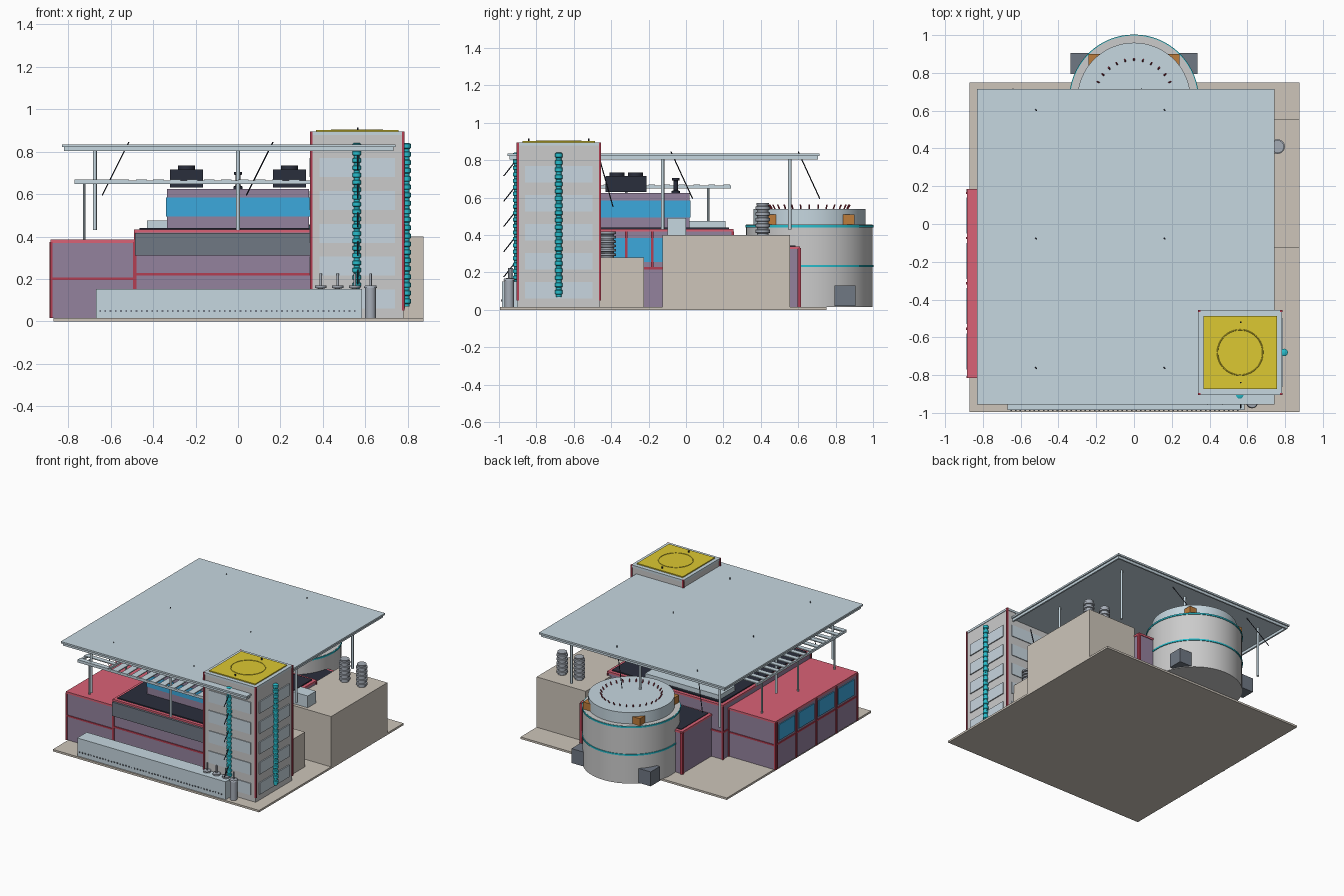
import bpy, math
from mathutils import Vector

if "Cube" in bpy.data.objects:
    bpy.data.objects.remove(bpy.data.objects["Cube"])

def mat(name, rgb):
    m = bpy.data.materials.new(name)
    m.diffuse_color = [((c / 255 + 0.055) / 1.055) ** 2.4 for c in rgb] + [1]
    m.use_nodes = True
    m.node_tree.nodes["Principled BSDF"].inputs["Base Color"].default_value = m.diffuse_color
    return m

BEIGE = mat("beige", (205, 197, 186)); PALE = mat("pale_blue", (198, 215, 224))
RED = mat("red", (218, 98, 118)); TRIM = mat("trim", (180, 62, 82))
PURPLE = mat("purple", (148, 130, 158)); GLASS = mat("glass", (60, 168, 220))
DARK = mat("dark", (42, 46, 60)); GREY = mat("mid_grey", (112, 120, 132))
CYAN = mat("cyan", (40, 190, 205)); YELLOW = mat("yellow", (220, 200, 50))
WHITE = mat("off_white", (215, 215, 218)); BROWN = mat("ochre", (190, 125, 60))
METAL = mat("metal", (165, 172, 182)); PANEL = mat("panel", (200, 214, 224))

def mesh(name, verts, faces, m, smooth=False):
    me = bpy.data.meshes.new(name)
    me.from_pydata(verts, [], faces)
    me.materials.append(m)
    o = bpy.data.objects.new(name, me)
    bpy.context.collection.objects.link(o)
    if smooth:
        bpy.ops.object.select_all(action='DESELECT')
        o.select_set(True)
        bpy.context.view_layer.objects.active = o
        bpy.ops.object.shade_smooth_by_angle(angle=math.radians(35))
    return o

def box(name, x0, x1, y0, y1, z0, z1, m):
    v = [(x, y, z) for z in (z0, z1) for x, y in ((x0, y0), (x1, y0), (x1, y1), (x0, y1))]
    f = [(3, 2, 1, 0), (4, 5, 6, 7)] + [(i, (i + 1) % 4, (i + 1) % 4 + 4, i + 4) for i in range(4)]
    return mesh(name, v, f, m)

def lathe(name, x, y, prof, m, n=20):
    """Solid of revolution from (radius, z) points, bottom to top."""
    v = [(x + r * math.cos(2 * math.pi * i / n), y + r * math.sin(2 * math.pi * i / n), z)
         for r, z in prof for i in range(n)]
    k = len(prof)
    f = [(j * n + i, j * n + (i + 1) % n, (j + 1) * n + (i + 1) % n, (j + 1) * n + i)
         for j in range(k - 1) for i in range(n)]
    f += [tuple(range(n))[::-1], tuple(range((k - 1) * n, k * n))]
    return mesh(name, v, f, m, True)

def cyl(name, x, y, r, z0, z1, m, n=20):
    return lathe(name, x, y, [(r, z0), (r, z1)], m, n)

def rod(name, a, b, r, m):
    a, b = Vector(a), Vector(b)
    o = cyl(name, 0, 0, r, 0, (b - a).length, m, 8)
    o.rotation_mode = 'QUATERNION'
    o.rotation_quaternion = (b - a).to_track_quat('Z', 'Y')
    o.location = a
    return o

def ribbed(r0, r1, z0, z1, n):
    h = (z1 - z0) / n
    p = []
    for i in range(n):
        z = z0 + i * h
        p += [(r0, z), (r0, z + h * .3), (r1, z + h * .4), (r1, z + h * .9), (r0, z + h)]
    return p

def band(name, x0, x1, y0, y1, z0, z1, m, e=.005):
    box(name, x0 - e, x1 + e, y0 - e, y1 + e, z0, z1, m)

def corners(name, x0, x1, y0, y1, z0, z1, m, t=.012):
    for x in (x0, x1):
        for y in (y0, y1):
            box(name, x - t / 2, x + t / 2, y - t / 2, y + t / 2, z0, z1, m)

# base slab
box("base_slab", -.87, .875, -.995, .75, 0, .015, BEIGE)

# left wing with red roof and west windows
W = (-.88, -.49, -.81, .18)
box("left_wing", *W, .015, .37, PURPLE)
band("left_wing_roof", *W, .37, .385, RED)
band("left_wing_belt", *W, .195, .207, TRIM)
corners("left_wing_corner", *W, .015, .375, TRIM)
for i in range(4):
    y = -.77 + i * .24
    box("west_window", -.886, -.87, y, y + .19, .225, .345, GLASS)
    box("west_window_post", -.889, -.87, y + .21, y + .222, .015, .375, TRIM)

# main hall
H = (-.485, .485, -.81, .25)
box("main_hall", *H, .015, .42, PURPLE)
band("hall_belt", *H, .215, .228, TRIM)
band("hall_roof_edge", *H, .418, .432, RED)
band("hall_roof", *H, .43, .44, DARK, -.02)
corners("hall_corner", *H, .015, .42, TRIM)
box("front_louver_band", -.485, .36, -.828, -.80, .31, .416, GREY)
box("east_window", .47, .49, -.42, -.1, .255, .385, GLASS)
for y in (-.32, -.18):
    box("east_window_post", .47, .494, y - .006, y + .006, .23, .42, TRIM)

# rear wing
R = (-.39, .46, .24, .605)
box("rear_wing", *R, .015, .325, PURPLE)
band("rear_wing_edge", *R, .325, .34, RED)
band("rear_wing_roof", *R, .335, .344, DARK, -.02)
corners("rear_wing_corner", *R, .015, .33, TRIM, .02)

# upper storey
U = (-.335, .335, -.62, .02)
box("upper_storey", *U, .44, .625, PURPLE)
band("upper_glazing", *U, .495, .585, GLASS, .004)
box("roof_unit", -.43, -.335, .02, .21, .44, .475, PALE)
box("roof_unit_wide", -.335, .2, .02, .21, .44, .475, PALE)
for s in (-1, 1):
    x = s * .243
    box("cooling_unit", x - .077, x + .077, -.43, -.21, .63, .715, DARK)
    for y in (-.37, -.27):
        cyl("cooling_fan", x, y, .04, .715, .735, DARK)
lathe("roof_vent", 0, -.055, [(.022, .62), (.022, .635), (.012, .64), (.012, .69), (.02, .692), (.02, .705)], DARK, 12)

# east service blocks and silos
box("service_block", .46, .875, -.125, .555, .015, .40, BEIGE)
box("low_service_block", .44, .725, -.5, -.225, .015, .28, BEIGE)
box("block_hatch", .53, .66, -.1, 0, .40, .49, PALE)
for x in (.615, .76):
    lathe("silo", x, .41, ribbed(.031, .039, .40, .555, 5) + [(.034, .57)], METAL)
lathe("low_silo", .62, -.42, ribbed(.034, .045, .28, .42, 6), METAL)

# drum
DY = .66
cyl("drum", 0, DY, .338, .015, .455, WHITE, 64)
cyl("drum_cap", 0, DY, .30, .455, .54, PALE, 64)
for z in (.235, .447):
    cyl("drum_band", 0, DY, .343, z - .006, z + .006, CYAN, 64)
for i in range(28):
    a = 2 * math.pi * i / 28
    c, s = math.cos(a), math.sin(a)
    rod("cap_spike", (.205 * c, DY + .205 * s, .54), (.217 * c, DY + .217 * s, .562), .004, TRIM)
for s in (-1, 1):
    for y in (.46, .865):
        box("drum_bracket", s * .205 - .035, s * .205 + .035, y - .035, y + .035, .455, .51, BROWN)
    box("drum_foot", s * .265 - .07, s * .265 + .07, .795, .905, .02, .13, GREY)

# tower
T = (.345, .78, -.90, -.46)
box("tower", *T, .015, .89, WHITE)
corners("tower_edge", *T, .05, .895, TRIM)
for i in range(5):
    z = .68 - i * .155
    box("tower_panel_x", .337, .788, -.86, -.50, z, z + .09, PANEL)
    box("tower_panel_y", .385, .74, -.906, -.454, z, z + .09, PANEL)
band("tower_parapet", *T, .878, .895, PALE, .004)
box("landing_pad", .368, .756, -.873, -.487, .89, .903, YELLOW)
bpy.ops.mesh.primitive_torus_add(location=(.562, -.68, .903), major_radius=.12, minor_radius=.003,
                                 major_segments=40, minor_segments=6)
bpy.context.object.name = "pad_ring"
bpy.context.object.data.materials.append(YELLOW)
for x, y, z in ((.56, -.905, .15), (.795, -.68, .07)):
    lathe("ribbed_riser", x, y, ribbed(.014, .02, z, .84, 20), CYAN, 12)
for y in (-.84, -.52):
    rod("pad_mast", (.565, y, .89), (.565, y, .915), .004, DARK)
for i in range(5):
    z = .81 - i * .135
    rod("tower_stay", (.565, -.9, z), (.565, -.975, z - .095), .003, DARK)
rod("tower_tie", (.565, -.46, .80), (.565, -.39, .55), .003, DARK)

# great flat roof, its rim and posts
box("canopy_roof", -.83, .743, -.955, .715, .822, .835, PALE)
for y in (-.945, .693):
    box("canopy_rim_x", -.82, .733, y, y + .012, .803, .823, PALE)
for x in (-.82, .721):
    box("canopy_rim_y", x, x + .012, -.945, .705, .803, .823, PALE)
for x in (-.675, 0, .58):
    for y in (-.81, -.125, .555):
        cyl("canopy_post", x, y, .009, .43, .825, PALE, 12)
for x in (-.515, .165):
    for y in (-.765, -.08, .6):
        rod("canopy_stay", (x, y, .845), (x - .125, y + .115, .595), .003, DARK)

# slatted pergola along the west and front
for x in (-.77, -.53):
    box("pergola_rail_west", x, x + .016, -.84, .24, .648, .664, PALE)
for y in (-.84, -.62):
    box("pergola_rail_front", -.77, .345, y, y + .016, .648, .664, PALE)
for i in range(14):
    y = -.84 + i * .08
    box("pergola_slat_west", -.77, -.514, y, y + .035, .662, .669, PALE)
for i in range(10):
    x = -.48 + i * .08
    box("pergola_slat_front", x, x + .05, -.84, -.604, .662, .669, PALE)
for y in (-.76, -.32, .12):
    cyl("pergola_post", -.725, y, .007, .385 if y < .2 else .44, .65, PALE, 10)

# front trough with studs and pumps
box("front_trough", -.67, .585, -.985, -.87, .015, .152, PALE)
for i in range(50):
    x = -.65 + i * .0245
    box("trough_stud", x - .004, x + .004, -.99, -.98, .045, .054, GREY)
PUMP = [(.012, .15), (.012, .155), (.027, .157), (.027, .168), (.006, .17), (.006, .225)]
for x in (.39, .47, .55):
    lathe("pump", x, -.93, PUMP, METAL, 16)
lathe("pump_tank", .625, -.945, [(.025, .015), (.025, .157), (.031, .158)] + PUMP[3:], METAL, 20)
